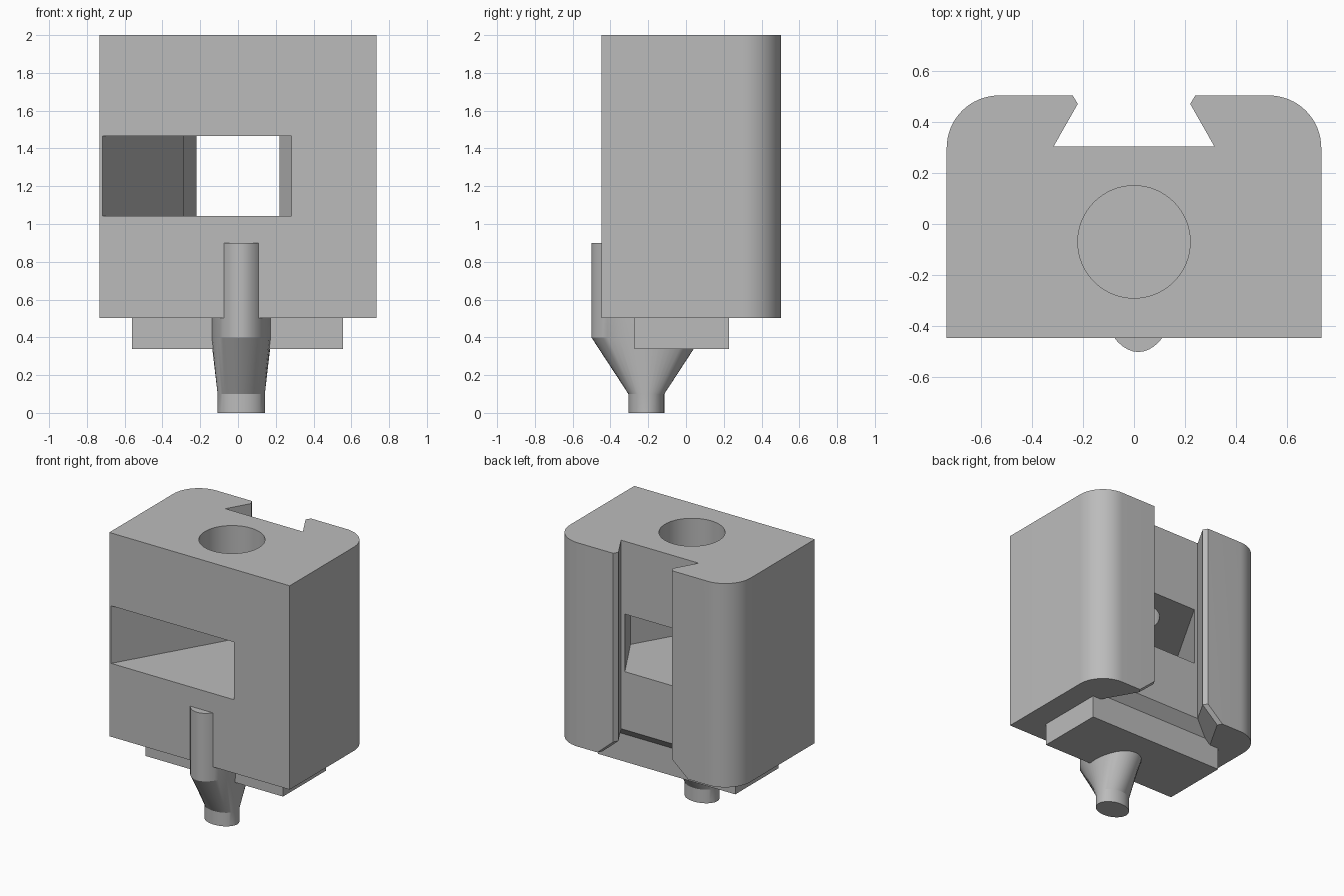
import bpy, bmesh
from math import cos, sin, pi, radians

cube = bpy.data.objects.get("Cube")
if cube:
    bpy.data.objects.remove(cube, do_unlink=True)

grey = bpy.data.materials.new("plain_grey")
grey.use_nodes = True
COLOUR = (0.5, 0.5, 0.5, 1)
grey.diffuse_color = COLOUR
grey.node_tree.nodes["Principled BSDF"].inputs["Base Color"].default_value = COLOUR


def loft(name, rings):
    """Solid through matching rings, each given as (z, outline points)."""
    bm = bmesh.new()
    loops = [[bm.verts.new((x, y, z)) for x, y in pts] for z, pts in rings]
    for low, high in zip(loops, loops[1:]):
        for i in range(len(low)):
            j = (i + 1) % len(low)
            bm.faces.new((low[i], low[j], high[j], high[i]))
    bm.faces.new(loops[0][::-1])
    bm.faces.new(loops[-1])
    bmesh.ops.recalc_face_normals(bm, faces=bm.faces[:])
    mesh = bpy.data.meshes.new(name)
    bm.to_mesh(mesh)
    bm.free()
    mesh.materials.append(grey)
    obj = bpy.data.objects.new(name, mesh)
    bpy.context.collection.objects.link(obj)
    return obj


def prism(name, pts, z0, z1):
    return loft(name, [(z0, pts), (z1, pts)])


def ellipse(cx, cy, rx, ry, n=48):
    return [(cx + rx * cos(2 * pi * i / n), cy + ry * sin(2 * pi * i / n)) for i in range(n)]


def mirrored(half):
    """Close a right-hand outline with its mirror image."""
    return half + [(-x, y) for x, y in reversed(half)]


def activate(obj):
    bpy.ops.object.select_all(action="DESELECT")
    obj.select_set(True)
    bpy.context.view_layer.objects.active = obj


def smooth(obj):
    activate(obj)
    bpy.ops.object.shade_smooth_by_angle(angle=radians(20))


def cut(obj, cutter):
    activate(obj)
    mod = obj.modifiers.new("cut", "BOOLEAN")
    mod.operation = "DIFFERENCE"
    mod.solver = "EXACT"
    mod.object = cutter
    bpy.ops.object.modifier_apply(modifier=mod.name)
    bpy.data.objects.remove(cutter, do_unlink=True)


# Main block: rounded rear corners and a dovetail groove down the back
W, FRONT, BACK, R = 0.733, -0.447, 0.503, 0.205
corner = [(W - R + R * cos(a), BACK - R + R * sin(a))
          for a in (pi / 2 * i / 16 for i in range(17))]
half = [(W, FRONT)] + corner + [(0.24, BACK), (0.22, 0.47), (0.315, 0.303)]
body = prism("body", mirrored(half), 0.503, 2.0)


# Flared lead-in at the lower end of the groove
def groove(d):
    return mirrored([(0.315 + 1.73 * d, 0.303 - d), (0.22 + 1.155 * d, 0.47),
                     (0.295 + 1.155 * d, 0.6)])


cut(body, loft("lead_in_cutter", [(0.49, groove(0.125)), (0.625, groove(-0.01))]))

# Hexagonal nut pocket, open to the front and the groove
AXIS_Y, HEX = -0.07, 0.5
FLAT = HEX * cos(pi / 6)
pocket = [(HEX / 2, AXIS_Y + FLAT), (HEX, AXIS_Y), (HEX / 2, AXIS_Y - FLAT),
          (-1.5 * HEX, AXIS_Y - FLAT), (-HEX / 2, AXIS_Y + FLAT)]
cut(body, prism("pocket_cutter", pocket, 1.042, 1.465))

# Screw bore from the top into the pocket
cut(body, prism("bore_cutter", ellipse(0, AXIS_Y, 0.22, 0.22, 64), 1.25, 2.1))
smooth(body)

# Base plate under the block
prism("base_plate", [(-0.56, -0.273), (0.557, -0.273), (0.557, 0.228), (-0.56, 0.228)],
      0.338, 0.55)

# Oval peg: thin foot, flared neck, and shank rising up the front face
foot = ellipse(0.017, -0.21, 0.125, 0.095)
shank = ellipse(0.017, -0.21, 0.16, 0.291)
smooth(loft("peg", [(0, foot), (0.1, foot), (0.4, shank), (0.9, shank)]))
